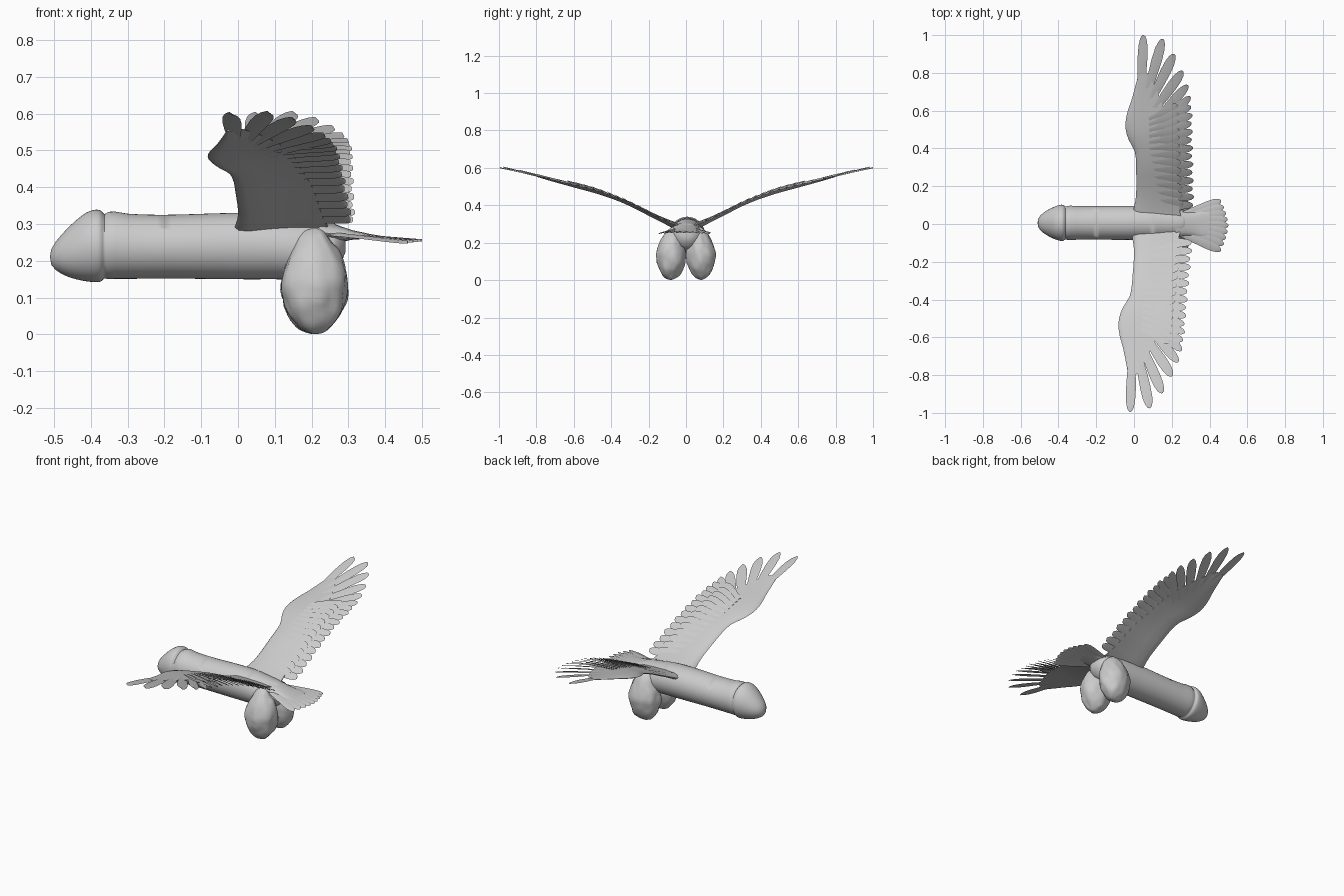
import bpy, bmesh, math
from mathutils import Vector, noise

if "Cube" in bpy.data.objects:
    bpy.data.objects.remove(bpy.data.objects["Cube"])


def interp(table, t):
    # smooth interpolation through rows of (t, a, b, ...)
    if t <= table[0][0]:
        return table[0][1:]
    for i in range(len(table) - 1):
        p, q = table[i], table[i + 1]
        if t <= q[0]:
            o, r = table[max(i - 1, 0)], table[min(i + 2, len(table) - 1)]
            h = q[0] - p[0]
            u = (t - p[0]) / h
            out = []
            for k in range(1, len(p)):
                m0 = (q[k] - o[k]) / (q[0] - o[0]) * h
                m1 = (r[k] - p[k]) / (r[0] - p[0]) * h
                out.append((2*u**3 - 3*u*u + 1) * p[k] + (u**3 - 2*u*u + u) * m0
                           + (3*u*u - 2*u**3) * q[k] + (u**3 - u*u) * m1)
            return out
    return table[-1][1:]


def loft(bm, rings):
    # skin closed rings and cap both ends
    loops = [[bm.verts.new(p) for p in ring] for ring in rings]
    n = len(loops[0])
    for a, b in zip(loops, loops[1:]):
        for i in range(n):
            bm.faces.new((a[i], a[(i + 1) % n], b[(i + 1) % n], b[i]))
    bm.faces.new(loops[0])
    bm.faces.new(loops[-1])


def finish(bm, name, angle=50):
    bmesh.ops.recalc_face_normals(bm, faces=bm.faces)
    mesh = bpy.data.meshes.new(name)
    bm.to_mesh(mesh)
    bm.free()
    ob = bpy.data.objects.new(name, mesh)
    bpy.context.collection.objects.link(ob)
    bpy.ops.object.select_all(action='DESELECT')
    ob.select_set(True)
    bpy.context.view_layer.objects.active = ob
    bpy.ops.object.shade_smooth_by_angle(angle=math.radians(angle))
    return ob


def feather(bm, base, tip, width, surf, thick=0.006, tilt=0.004, root=0.6):
    # flat blade from base to tip, rounded at the end and laid on surf(x, y)
    base, tip = Vector(base), Vector(tip)
    d = tip - base
    side = Vector((-d.y, d.x)).normalized()
    shape = [(0, root), (.25, root + .1), (.5, .9), (.7, 1), (.85, .92), (.94, .68), (.985, .38), (1, .1)]
    rings = []
    for t, w in shape:
        c = base + d * t
        h = thick * (1 - .6 * t) / 2
        ring = []
        for s, dz in ((-1, 0), (0, h), (1, 0), (0, -h)):
            p = c + side * (s * w * width / 2)
            ring.append((p.x, p.y, surf(p.x, p.y) + dz + s * tilt))
        rings.append(ring)
    loft(bm, rings)


# Body: x, top z, bottom z, half width
BODY = [(-.51, .216, .206, .004), (-.507, .232, .189, .022), (-.495, .252, .175, .04),
        (-.47, .281, .160, .06), (-.44, .310, .150, .077), (-.41, .332, .144, .09),
        (-.385, .339, .142, .096), (-.372, .336, .144, .094), (-.363, .327, .152, .087),
        (-.352, .333, .150, .09), (-.335, .334, .151, .091), (-.30, .328, .151, .089),
        (-.2, .325, .152, .089), (0, .330, .150, .09), (.1, .326, .150, .09),
        (.17, .316, .15, .088), (.23, .308, .16, .08), (.265, .300, .18, .066),
        (.285, .285, .205, .045), (.292, .262, .225, .02)]
xs = sorted({round(r[0], 4) for r in BODY} | {-.30 + .02 * i for i in range(1, 29)}
            | {-.48, -.455, -.425, -.395, -.378, -.367, -.358})
bm = bmesh.new()
rings = []
for x in xs:
    top, bot, w = interp(BODY, x)
    cz, rz = (top + bot) / 2, (top - bot) / 2
    rings.append([(x, .006 + w * math.cos(a), cz + rz * math.sin(a))
                  for a in (2 * math.pi * i / 48 for i in range(48))])
loft(bm, rings)
finish(bm, "body")

# Lumpy hanging lobes under the rear of the body
for s, name in ((-1, "lobe_front"), (1, "lobe_back")):
    bm = bmesh.new()
    bmesh.ops.create_uvsphere(bm, u_segments=40, v_segments=28, radius=1)
    for v in bm.verts:
        n = v.co.copy()
        k = 1 + .09 * noise.noise(n * 1.9 + Vector((s * 3, 1, 2))) + .04 * noise.noise(n * 4.5)
        taper = 1 - .14 * max(n.z, 0)
        v.co = Vector((.208 + .09 * n.x * k * taper,
                       s * (.081 - .018 * max(n.z, 0)) + .079 * n.y * k * taper,
                       .137 + (.135 if n.z < 0 else .15) * n.z * (1 + (k - 1) * .4)))
    finish(bm, name, 80)

# Wing dihedral: distance from centre, height
RISE = [(.0, .27), (.05, .288), (.1, .308), (.2, .355), (.3, .405), (.4, .447), (.5, .482),
        (.7, .53), (.85, .567), (1, .6)]
# Wing plan: distance from centre, leading x, trailing x, thickness
PLAN = [(.03, -.01, .25, .04), (.09, .0, .24, .035), (.14, .01, .235, .028), (.25, .012, .225, .024),
        (.38, .005, .2, .022), (.45, -.03, .19, .022), (.51, -.045, .18, .02), (.58, -.038, .165, .018),
        (.66, -.012, .14, .014), (.74, .01, .105, .01), (.80, .025, .07, .005)]
# Long outer feathers: base x, base y, tip x, tip y, width
OUTER = [(.035, .62, .05, 1.0, .052), (.05, .62, .152, .98, .055), (.06, .59, .213, .9, .055),
         (.07, .55, .258, .81, .054), (.08, .51, .285, .735, .05), (.09, .47, .298, .675, .047)]


def wing_z(x, y):
    return interp(RISE, abs(y))[0] + .012 * math.sin(min(max(x / .3, -.3), 1) * 2.4) - .004


for s, name in ((-1, "wing_front"), (1, "wing_back")):
    bm = bmesh.new()
    # Arm of the wing with an airfoil section
    rings = []
    for i in range(27):
        y = .03 + .77 * i / 26
        lead, trail, th = interp(PLAN, y)
        sec = [(0, 0), (.04, .35), (.15, .5), (.4, .4), (.7, .22), (1, .08),
               (1, -.08), (.7, -.2), (.4, -.35), (.15, -.45), (.04, -.3)]
        rings.append([(lead + (trail - lead) * u, y, wing_z(lead + (trail - lead) * u, y) + th * h)
                      for u, h in sec])
    loft(bm, rings)
    # Long outer feathers
    for bx, by, tx, ty, w in OUTER:
        feather(bm, (bx, by), (tx, ty), w, wing_z)
    # Inner feathers in a row, with a shorter covert over each
    for i in range(13):
        y = .095 + .0435 * i
        f = i / 12
        feather(bm, (.10, y - .09 * f * f), (.312 - .01 * f + .006 * (i % 2), y + .005), .043, wing_z)
        feather(bm, (.08, y - .085 * f * f + .02), (.262 - .03 * f, y + .012), .045,
                lambda x, q: wing_z(x, q) + .005)
    # Place on its side; the front wing sweeps slightly forward
    for v in bm.verts:
        if s < 0:
            v.co.x -= .07 * v.co.y
        v.co.y *= s * (1 if s > 0 else .995)
    finish(bm, name)

# Fanned tail
bm = bmesh.new()


def tail_z(x, y):
    return .272 - .07 * (x - .27) - .5 * (y + .01) ** 2


for i in range(9):
    k = (i - 4) / 4
    a = k * .5
    reach = .25 - .01 * abs(k)
    feather(bm, (.24, .045 * k - .003), (.25 + reach * math.cos(a), -.008 + .132 * k),
            .046, tail_z, thick=.012, tilt=.003, root=.7)
# Tail root joining the body
loft(bm, [[(x, w * math.cos(a), .273 - .07 * (x - .27) + h * math.sin(a))
           for a in (2 * math.pi * j / 16 for j in range(16))]
          for x, w, h in ((.22, .07, .03), (.27, .062, .024), (.31, .06, .013), (.36, .066, .006), (.40, .06, .002))])
finish(bm, "tail")
